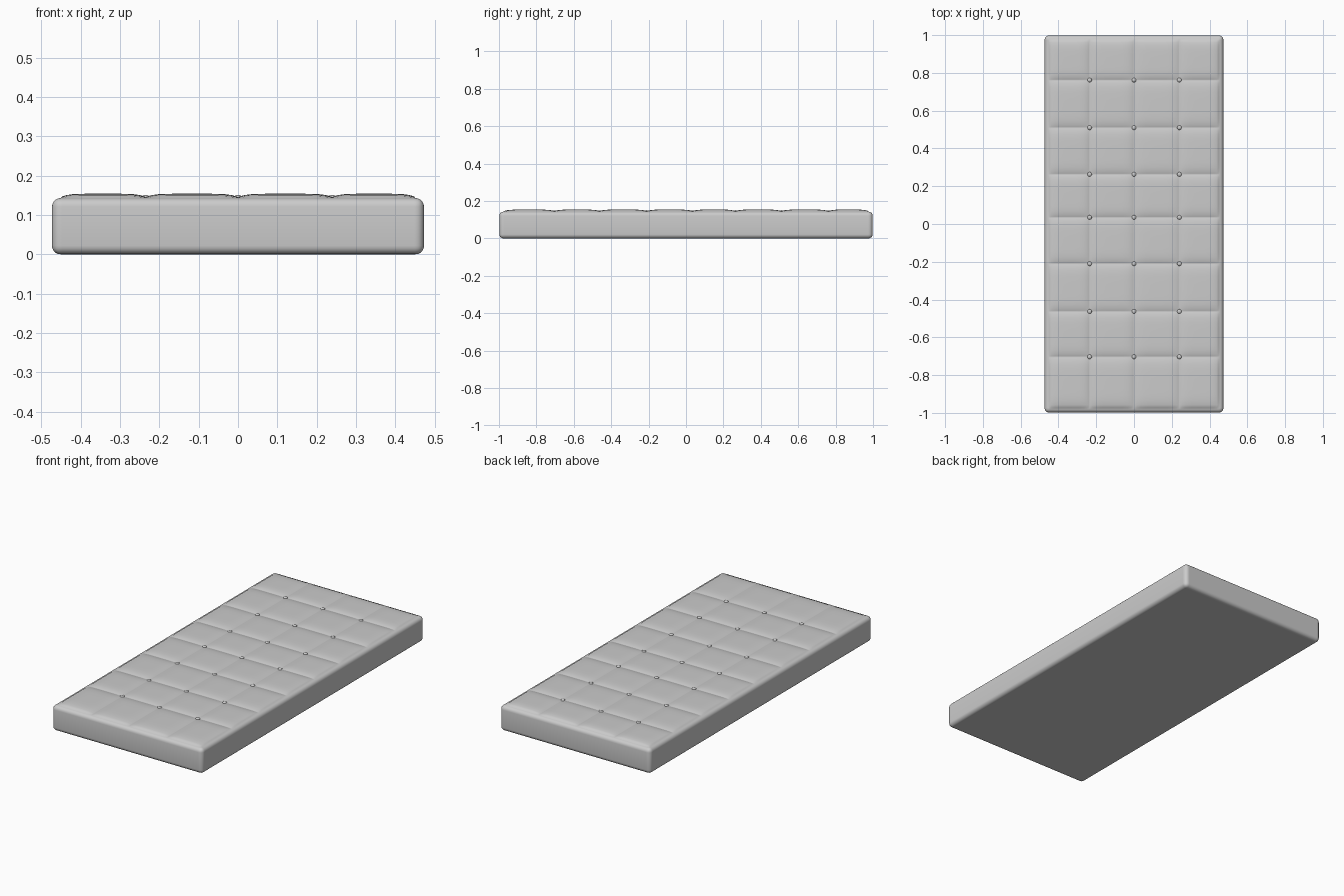
import bpy, bmesh, math
from mathutils import Matrix

if "Cube" in bpy.data.objects:
    bpy.data.objects.remove(bpy.data.objects["Cube"])

HX, HY, H, R = 0.473, 0.998, 0.143, 0.022      # half sizes, shoulder height, edge radius
SEAM_X = [-0.235, 0.0, 0.24]
SEAM_Y = [-0.703, -0.463, -0.21, 0.035, 0.263, 0.51, 0.762]
BX = [-HX + R] + SEAM_X + [HX - R]
BY = [-HY + R] + SEAM_Y + [HY - R]


def cuts(bounds, n=12):
    # cut positions, denser next to the seams
    out = []
    for a, b in zip(bounds, bounds[1:]):
        out += [a + (b - a) * (1 - math.cos(math.pi * i / n)) / 2 for i in range(n)]
    return out[1:]


def puff(v, bounds):
    # 0 on a seam, 1 in the middle of a cushion
    for a, b in zip(bounds, bounds[1:]):
        if a <= v <= b:
            return 1 - abs(2 * (v - a) / (b - a) - 1) ** 6
    return 0


def finish(name, bm):
    mesh = bpy.data.meshes.new(name)
    bm.to_mesh(mesh)
    bm.free()
    for p in mesh.polygons:
        p.use_smooth = True
    ob = bpy.data.objects.new(name, mesh)
    bpy.context.collection.objects.link(ob)
    return ob


# mattress: rounded block, sliced into a grid, top puffed between the seams
bm = bmesh.new()
bmesh.ops.create_cube(bm, size=1, matrix=Matrix.Translation((0, 0, H / 2))
                      @ Matrix.Diagonal((2 * HX, 2 * HY, H, 1)))
bmesh.ops.bevel(bm, geom=bm.edges[:], offset=R, segments=5, profile=0.5, affect='EDGES')
for axis, bounds in ((0, BX), (1, BY)):
    for c in cuts(bounds):
        co, no = [0, 0, 0], [0, 0, 0]
        co[axis], no[axis] = c, 1
        bmesh.ops.bisect_plane(bm, geom=bm.verts[:] + bm.edges[:] + bm.faces[:],
                               dist=1e-6, plane_co=co, plane_no=no)
for v in bm.verts:
    x, y, z = v.co
    if z > H - 1e-5 and abs(x) < HX - R - 1e-4 and abs(y) < HY - R - 1e-4:
        fx, fy = puff(x, BX), puff(y, BY)
        v.co.z = H + 0.0025 * (fx + fy) + 0.006 * fx * fy
finish("mattress", bm)

# tufting buttons at the seam crossings
bm = bmesh.new()
for x in SEAM_X:
    for y in SEAM_Y:
        bmesh.ops.create_uvsphere(bm, u_segments=16, v_segments=8, radius=0.012,
                                  matrix=Matrix.Translation((x, y, H + 0.001))
                                  @ Matrix.Diagonal((1, 1, 0.55, 1)))
finish("tufting_buttons", bm)
